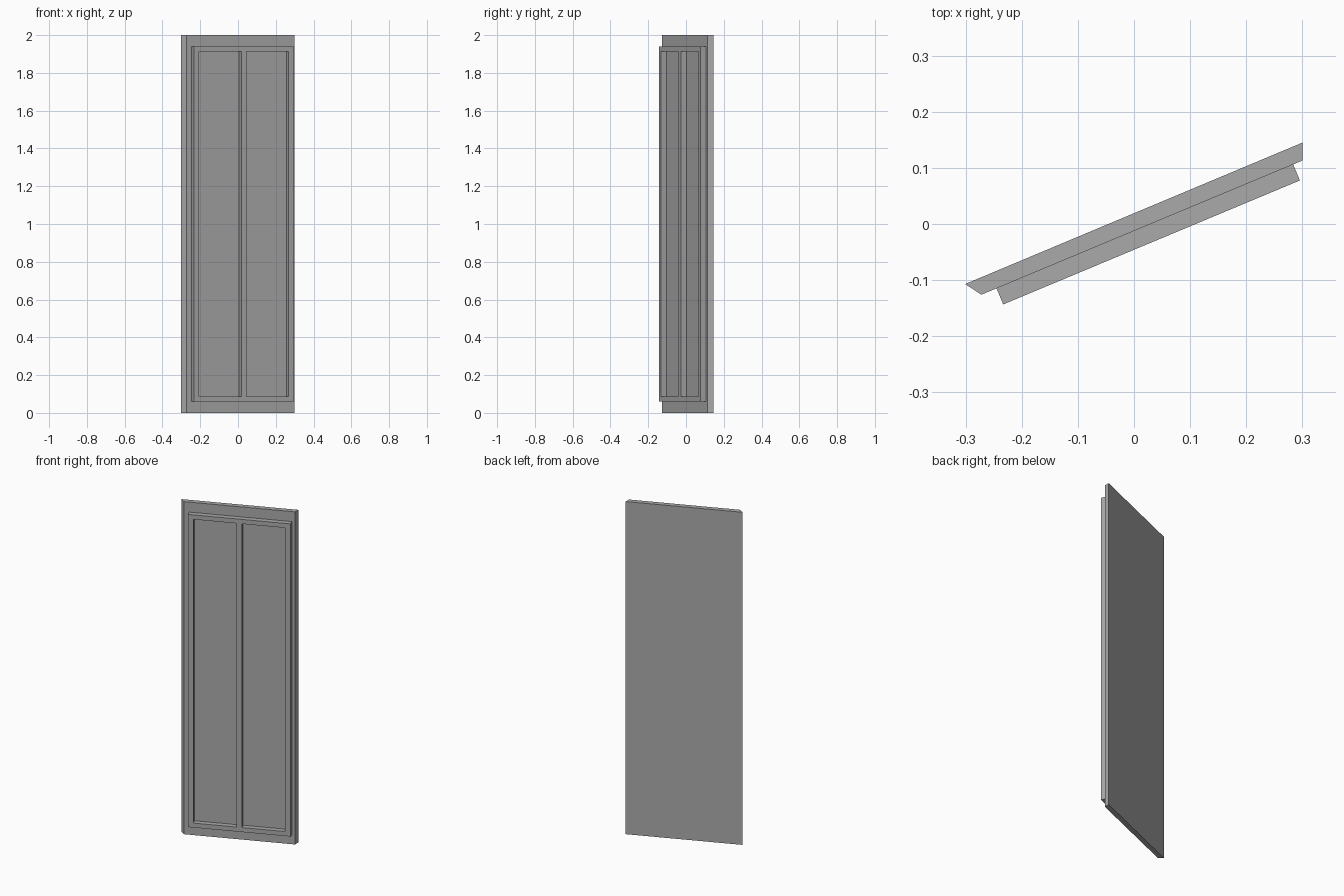
import bpy, bmesh, math
from mathutils import Matrix, Vector

cube = bpy.data.objects.get("Cube")
if cube:
    bpy.data.objects.remove(cube, do_unlink=True)

GREY = (0.4, 0.4, 0.4, 1)
paint = bpy.data.materials.new("plain grey")
paint.use_nodes = True
paint.diffuse_color = GREY
paint.node_tree.nodes["Principled BSDF"].inputs["Base Color"].default_value = GREY


def finish(name, bm):
    bmesh.ops.recalc_face_normals(bm, faces=bm.faces)
    mesh = bpy.data.meshes.new(name)
    bm.to_mesh(mesh)
    bm.free()
    mesh.materials.append(paint)
    obj = bpy.data.objects.new(name, mesh)
    bpy.context.collection.objects.link(obj)
    return obj


def extrude(bm, faces, offset):
    result = bmesh.ops.extrude_face_region(bm, geom=faces)
    verts = [g for g in result["geom"] if isinstance(g, bmesh.types.BMVert)]
    bmesh.ops.translate(bm, verts=verts, vec=offset)


# Slab: mitred plan outline raised to full height
outline = [(-0.301, -0.107), (-0.272, -0.126), (0.3, 0.113), (0.3, 0.145)]
bm = bmesh.new()
base = bm.faces.new([bm.verts.new((x, y, 0)) for x, y in outline])
extrude(bm, [base], Vector((0, 0, 2)))
finish("door_slab", bm)

# Raised frame: grid of bars with two tall openings, set on the slab's front
LENGTH, BAR, DEPTH = 0.573, 0.03, 0.031
BOTTOM, TOP = 0.06, 1.94
mid = LENGTH / 2
columns = [0, BAR, mid - BAR / 2, mid + BAR / 2, LENGTH - BAR, LENGTH]
rows = [BOTTOM, BOTTOM + BAR * 0.9, TOP - BAR * 0.9, TOP]
bm = bmesh.new()
grid = [[bm.verts.new((x, 0, z)) for z in rows] for x in columns]
for i in range(len(columns) - 1):
    for j in range(len(rows) - 1):
        if j == 1 and i in (1, 3):
            continue  # opening
        bm.faces.new((grid[i][j], grid[i + 1][j],
                      grid[i + 1][j + 1], grid[i][j + 1]))
extrude(bm, bm.faces[:], Vector((0, -DEPTH, 0)))
frame = finish("raised_frame", bm)
angle = math.atan2(0.239, 0.572)
frame.matrix_world = (Matrix.Translation((-0.245, -0.1147, 0))
                      @ Matrix.Rotation(angle, 4, "Z"))
